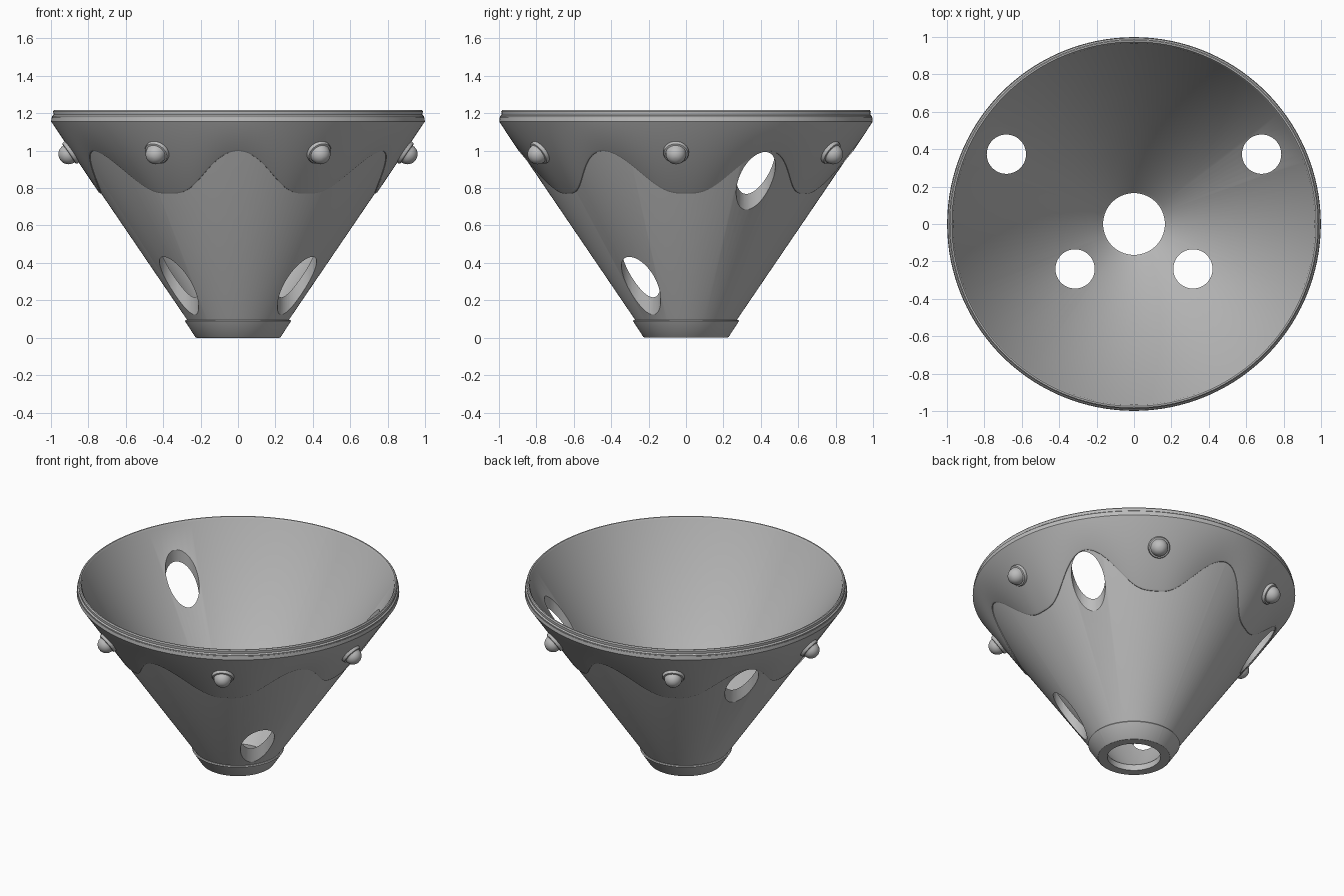
import bpy, bmesh
from math import sin, cos, pi, radians, atan2
from mathutils import Vector

if "Cube" in bpy.data.objects:
    bpy.data.objects.remove(bpy.data.objects["Cube"])

grey = bpy.data.materials.new("plain grey")
grey.use_nodes = True
GREY = (0.5, 0.5, 0.5, 1)
grey.diffuse_color = GREY
grey.node_tree.nodes["Principled BSDF"].inputs["Base Color"].default_value = GREY


def cone_radius(z):
    return 0.275 + 0.68 * (z - 0.1)


def make_object(name, bm):
    bmesh.ops.recalc_face_normals(bm, faces=bm.faces)
    mesh = bpy.data.meshes.new(name)
    bm.to_mesh(mesh)
    bm.free()
    mesh.materials.append(grey)
    obj = bpy.data.objects.new(name, mesh)
    bpy.context.collection.objects.link(obj)
    return obj


def sweep(name, profile, start, end, steps):
    """Closed solid: profile(angle) gives (radius, z) points, swept in degrees."""
    bm = bmesh.new()
    rings = []
    for i in range(steps + 1):
        a = radians(start + (end - start) * i / steps)
        rings.append([bm.verts.new((r * cos(a), r * sin(a), z)) for r, z in profile(a)])
    n = len(rings[0])
    for a, b in zip(rings, rings[1:]):
        for j in range(n):
            k = (j + 1) % n
            bm.faces.new((a[j], a[k], b[k], b[j]))
    bm.faces.new(rings[0])
    bm.faces.new(rings[-1][::-1])
    return make_object(name, bm)


def shade(obj):
    bpy.ops.object.select_all(action="DESELECT")
    obj.select_set(True)
    bpy.context.view_layer.objects.active = obj
    bpy.ops.object.shade_smooth_by_angle(angle=radians(32))


# Vertical cutters for the four round holes
bm = bmesh.new()
for x, y in ((0.315, -0.24), (0.682, 0.373)):
    for side in (-1, 1):
        ret = bmesh.ops.create_cone(bm, cap_ends=True, segments=48, radius1=0.105,
                                    radius2=0.105, depth=1.8)
        bmesh.ops.translate(bm, verts=ret["verts"], vec=(side * x, y, 0.6))
cutter = make_object("hole_cutter", bm)
cutter.hide_render = True
cutter.hide_set(True)


def cut_holes(obj):
    mod = obj.modifiers.new("holes", "BOOLEAN")
    mod.operation = "DIFFERENCE"
    mod.solver = "EXACT"
    mod.object = cutter
    bpy.context.view_layer.objects.active = obj
    bpy.ops.object.modifier_apply(modifier=mod.name)


# Funnel wall in two halves, with a rounded rim
def wall_profile(a):
    return [(0.165, 0), (0.215, 0), (cone_radius(0.05), 0.05), (cone_radius(1.15), 1.15),
            (0.994, 1.165), (0.994, 1.185), (0.986, 1.192), (0.988, 1.21), (0.982, 1.217),
            (0.974, 1.217), (0.966, 1.205), (0.963, 1.19), (0.18, 0.055), (0.165, 0.04)]


for name, start in (("left", -90), ("right", 90)):
    wall = sweep(name + "_funnel_wall", wall_profile, start, start + 180, 72)
    cut_holes(wall)
    shade(wall)


# Ring around the foot
def foot_profile(a):
    return [(0.2, 0), (0.222, 0), (0.228, 0.004), (0.284, 0.09), (0.28, 0.096), (0.24, 0.096)]


for i in range(4):
    shade(sweep(f"foot_ring_{i + 1}", foot_profile, i * 90, i * 90 + 90, 24))


# Scalloped collar panels
def collar_profile(a):
    low = 0.77 + 0.228 * (0.5 - 0.5 * cos(6 * a)) ** 1.5
    rim = cone_radius(1.155)
    return [(cone_radius(low) - 0.02, low), (cone_radius(low) + 0.004, low),
            (cone_radius(low + 0.008) + 0.009, low + 0.008),
            (rim + 0.006, 1.155), (rim + 0.004, 1.178), (rim - 0.02, 1.178)]


for i in range(6):
    panel = sweep(f"collar_panel_{i + 1}", collar_profile, i * 60 - 30, i * 60 + 30, 48)
    cut_holes(panel)
    shade(panel)

# Domed studs, one on each collar panel
for i, angle in enumerate((-3.4, -61, -119, -176.6, 120, 60)):
    a = radians(angle)
    out = Vector((cos(a), sin(a), 0))
    normal = (out - Vector((0, 0, 0.68))).normalized()
    base = out * 0.89 + Vector((0, 0, 0.993))
    turn = normal.to_track_quat("Z", "Y").to_matrix().to_4x4()
    bm = bmesh.new()
    ring = []
    section = ((0.068, -0.02), (0.068, 0.01), (0.064, 0.017), (0.055, 0.019))
    dome = [(0.054 * cos(t * pi / 16), 0.021 + 0.054 * sin(t * pi / 16)) for t in range(8)]
    for r, z in list(section) + dome:
        ring.append([bm.verts.new((r * cos(k * pi / 16), r * sin(k * pi / 16), z))
                     for k in range(32)])
    for lower, upper in zip(ring, ring[1:]):
        for k in range(32):
            m = (k + 1) % 32
            bm.faces.new((lower[k], lower[m], upper[m], upper[k]))
    bm.faces.new(ring[0][::-1])
    bm.faces.new(ring[-1])
    bmesh.ops.transform(bm, matrix=turn, verts=bm.verts)
    bmesh.ops.translate(bm, verts=bm.verts, vec=base)
    shade(make_object(f"stud_{i + 1}", bm))
